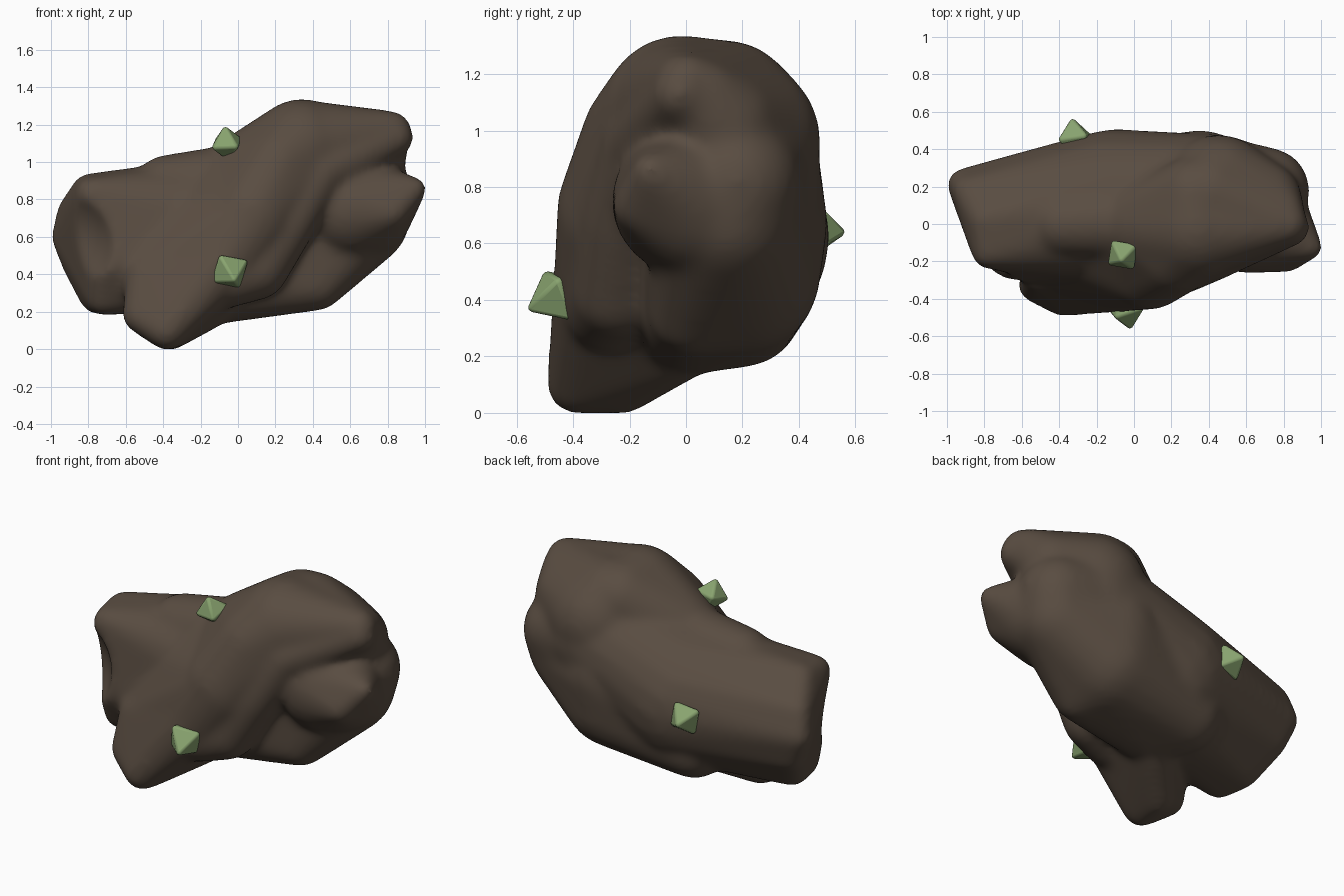
import bpy, bmesh
from mathutils import Vector, Matrix

if "Cube" in bpy.data.objects:
    bpy.data.objects.remove(bpy.data.objects["Cube"])

def material(name, col):
    m = bpy.data.materials.new(name)
    m.diffuse_color = (*col, 1)
    m.use_nodes = True
    m.node_tree.nodes["Principled BSDF"].inputs["Base Color"].default_value = m.diffuse_color
    return m

BROWN = material("dark brown rock", (0.1, 0.073, 0.053))
GREEN = material("moss green crystal", (0.25, 0.37, 0.16))

def make_object(name, bm, mat):
    me = bpy.data.meshes.new(name)
    bm.to_mesh(me)
    bm.free()
    ob = bpy.data.objects.new(name, me)
    bpy.context.collection.objects.link(ob)
    me.materials.append(mat)
    return ob

def lobe(target, balls):
    """Rounded convex lump: the hull around balls (x, y, z, radius)."""
    bm = bmesh.new()
    for x, y, z, r in balls:
        bmesh.ops.create_icosphere(bm, subdivisions=3, radius=r,
                                   matrix=Matrix.Translation((x, y, z)))
    res = bmesh.ops.convex_hull(bm, input=bm.verts)
    junk = {v for v in res["geom_interior"] if isinstance(v, bmesh.types.BMVert)}
    bmesh.ops.delete(bm, geom=list(junk), context='VERTS')
    bmesh.ops.recalc_face_normals(bm, faces=bm.faces)
    me = bpy.data.meshes.new("tmp")
    bm.to_mesh(me)
    bm.free()
    target.from_mesh(me)
    bpy.data.meshes.remove(me)

def chain(target, balls):
    for a, b in zip(balls, balls[1:]):
        lobe(target, [a, b])

rock = bmesh.new()
# log-like main mass with a slanted left end
lobe(rock, [(-.91, .21, .6, .09), (-.88, .17, .73, .09), (-.8, .02, .85, .09),
            (-.78, -.15, .83, .09), (-.7, -.21, .45, .09), (-.72, -.12, .27, .09),
            (-.76, .04, .28, .09), (-.85, .18, .45, .09), (-.1, .1, .62, .41)])
lobe(rock, [(-.1, .1, .62, .41), (.45, .14, .85, .34)])
lobe(rock, [(-.38, .0, .86, .18), (0, .02, .88, .22)])
# head on the upper right
lobe(rock, [(.45, .17, .96, .31), (.4, .15, 1.08, .24), (.7, .13, 1.02, .2),
            (.82, .0, 1.17, .105), (.8, .07, 1.14, .11)])
# foot at the lower front
lobe(rock, [(-.38, -.39, .1, .105), (-.36, -.22, .1, .105), (-.53, -.33, .18, .09),
            (-.5, -.27, .4, .1), (-.05, -.28, .5, .19), (-.15, -.02, .23, .12)])
# broad diagonal fold across the front
lobe(rock, [(-.5, -.27, .38, .1), (-.3, -.1, .66, .2), (-.05, -.27, .5, .2),
            (.08, -.22, .7, .24), (.04, 0, .9, .23)])
lobe(rock, [(.08, -.22, .72, .24), (.05, 0, .92, .24), (.22, -.16, .98, .21),
            (.34, -.02, 1.06, .28), (.33, .15, 1.1, .22)])
lobe(rock, [(.34, -.02, 1.06, .275), (.33, .15, 1.1, .22), (.82, 0, 1.165, .11)])
# narrower ridge beside the fold
chain(rock, [(-.05, -.28, .38, .16), (.1, -.24, .43, .17), (.27, -.22, .68, .15),
             (.44, -.17, .94, .13), (.84, -.02, 1.13, .1)])
# lump underneath, bulging out to the right
lobe(rock, [(-.2, .2, .37, .21), (-.1, .02, .345, .21), (.35, .19, .5, .29),
            (.42, .02, .355, .15), (.66, .14, .7, .26), (.35, .21, .68, .295)])
lobe(rock, [(.35, .19, .6, .28), (.66, .14, .7, .26), (.71, .18, .82, .23), (.45, .2, .85, .27)])
# knob with a pointed tip on the right
lobe(rock, [(.6, .0, .75, .265), (.68, .03, .75, .26), (.82, -.17, .73, .09), (.945, -.125, .855, .065)])
body = make_object("rock_body", rock, BROWN)

# hollow in the left end
bm = bmesh.new()
bmesh.ops.create_icosphere(bm, subdivisions=4, radius=.34,
                           matrix=Matrix.Translation((-.97, -.44, .58)))
cutter = make_object("hollow_cutter", bm, BROWN)
cutter.hide_render = True
cutter.hide_viewport = True

def remesh():
    m = body.modifiers.new("Remesh", 'REMESH')
    m.mode = 'VOXEL'
    m.voxel_size = .018
    m.use_smooth_shade = True

remesh()
cut = body.modifiers.new("Hollow", 'BOOLEAN')
cut.operation = 'DIFFERENCE'
cut.object = cutter
remesh()
sm = body.modifiers.new("Smooth", 'SMOOTH')
sm.factor = .5
sm.iterations = 24

def crystal(name, pos, out, size, depth, twist):
    bm = bmesh.new()
    bmesh.ops.create_uvsphere(bm, u_segments=4, v_segments=2, radius=1)
    rot = Vector(out).to_track_quat('Z', 'Y').to_matrix().to_4x4()
    bm.transform(Matrix.Translation(pos) @ rot @ Matrix.Rotation(twist, 4, 'Z')
                 @ Matrix.Diagonal((size, size, depth, 1)))
    ob = make_object(name, bm, GREEN)
    b = ob.modifiers.new("Bevel", 'BEVEL')
    b.width = .012
    b.segments = 2
    bpy.context.view_layer.objects.active = ob
    ob.select_set(True)
    bpy.ops.object.shade_smooth_by_angle(angle=.5)
    ob.select_set(False)

# three green crystals
crystal("front_crystal", (-.045, -.45, .415), (.25, -1, -.45), .12, .135, .6)
crystal("top_crystal", (-.06, -.165, 1.1), (-.1, -.35, 1), .105, .105, .9)
crystal("back_crystal", (-.315, .46, .645), (-.15, 1, -.05), .115, .115, .6)
